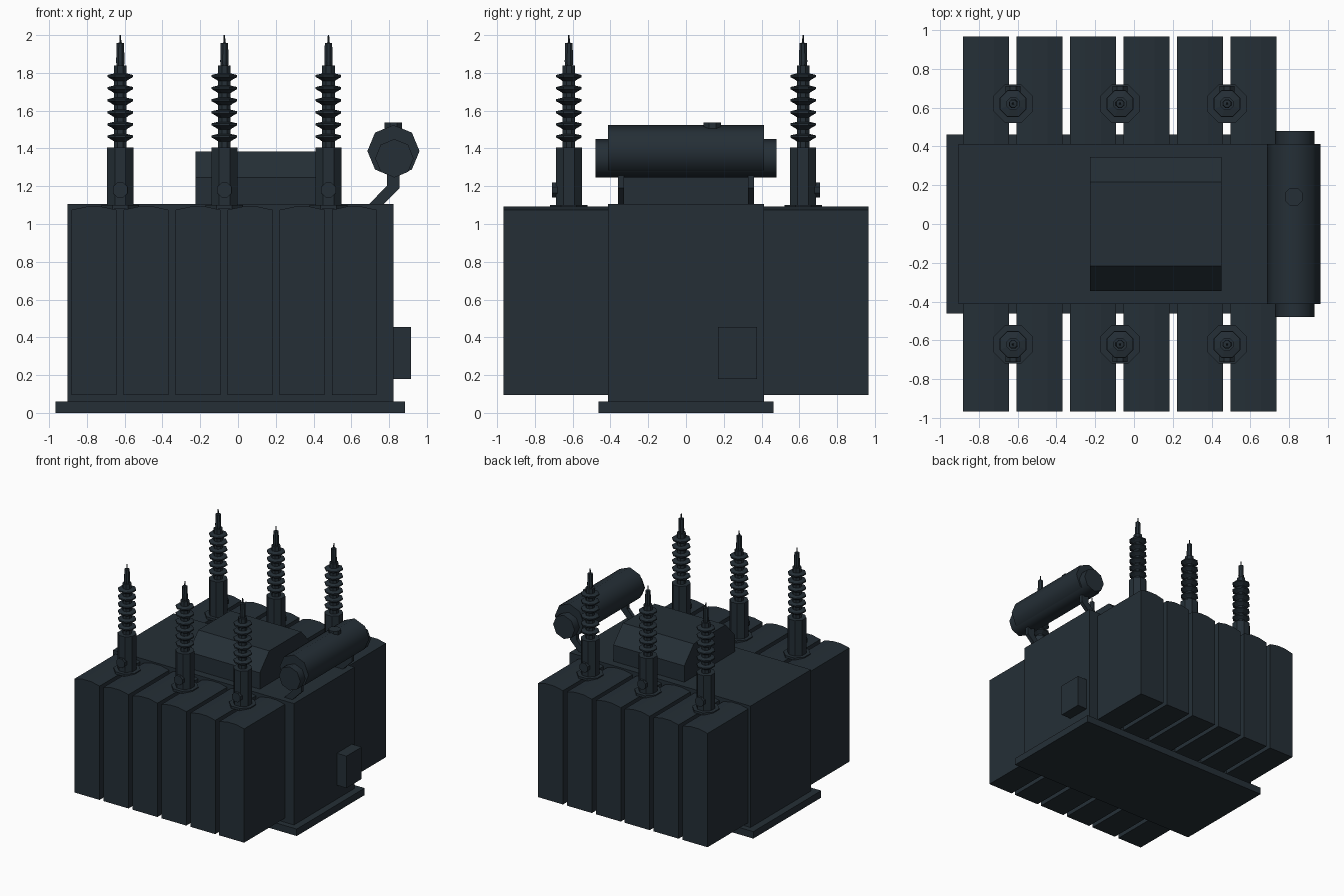
import bpy, bmesh, math
from mathutils import Matrix

old = bpy.data.objects.get("Cube")
if old:
    bpy.data.objects.remove(old, do_unlink=True)

paint = bpy.data.materials.new("dark slate paint")
paint.use_nodes = True
SLATE = (0.018, 0.028, 0.037, 1)
paint.diffuse_color = SLATE
paint.node_tree.nodes["Principled BSDF"].inputs["Base Color"].default_value = SLATE


def finish(name, bm):
    bmesh.ops.recalc_face_normals(bm, faces=bm.faces)
    mesh = bpy.data.meshes.new(name)
    bm.to_mesh(mesh)
    bm.free()
    mesh.materials.append(paint)
    obj = bpy.data.objects.new(name, mesh)
    bpy.context.collection.objects.link(obj)
    return obj


def extrude(name, profile, axis, start, end):
    """Closed profile in the xz or yz plane, extruded along the other axis."""
    bm = bmesh.new()
    place = (lambda a, z, d: (d, a, z)) if axis == "x" else (lambda a, z, d: (a, d, z))
    rings = [[bm.verts.new(place(a, z, d)) for a, z in profile] for d in (start, end)]
    n = len(profile)
    for i in range(n):
        j = (i + 1) % n
        bm.faces.new((rings[0][i], rings[0][j], rings[1][j], rings[1][i]))
    for ring in rings:
        bm.faces.new(ring)
    return finish(name, bm)


def box(name, x0, x1, y0, y1, z0, z1):
    return extrude(name, [(x0, z0), (x1, z0), (x1, z1), (x0, z1)], "y", y0, y1)


def lathe(name, profile, location, sides=8, turn=0.5, tilt=None):
    """Revolve (radius, height) points round z, then tilt and move."""
    bm = bmesh.new()
    rings = []
    for r, z in profile:
        angles = [2 * math.pi * (i + turn) / sides for i in range(sides)]
        rings.append([bm.verts.new((r * math.cos(a), r * math.sin(a), z)) for a in angles])
    for low, high in zip(rings, rings[1:]):
        for i in range(sides):
            j = (i + 1) % sides
            bm.faces.new((low[i], low[j], high[j], high[i]))
    bm.faces.new(rings[0])
    bm.faces.new(rings[-1])
    if tilt:
        bmesh.ops.rotate(bm, verts=bm.verts, matrix=tilt)
    bmesh.ops.translate(bm, verts=bm.verts, vec=location)
    return finish(name, bm)


def smooth(obj):
    bpy.ops.object.select_all(action="DESELECT")
    obj.select_set(True)
    bpy.context.view_layer.objects.active = obj
    bpy.ops.object.shade_smooth_by_angle(angle=math.radians(50))


ALONG_Y = Matrix.Rotation(math.radians(-90), 3, "X")

# Tank, base plate and control cabinet
box("base_plate", -0.965, 0.883, -0.462, 0.462, 0, 0.06)
box("tank", -0.903, 0.822, -0.412, 0.412, 0.06, 1.105)
box("control_cabinet", 0.82, 0.915, 0.17, 0.377, 0.18, 0.455)

# Roof cover with sloped shoulders
extrude("roof_cover", [(-0.346, 1.1), (0.346, 1.1), (0.346, 1.245), (0.217, 1.385),
                       (-0.217, 1.385), (-0.346, 1.245)], "x", -0.226, 0.45)

# Radiator panels with slightly crowned tops
for side, label in ((-1, "front"), (1, "back")):
    for i in range(6):
        c = -0.762 + i * 0.2755
        crown = [(c - 0.119, 0.095), (c + 0.119, 0.095), (c + 0.119, 1.075),
                 (c + 0.04, 1.092), (c - 0.04, 1.092), (c - 0.119, 1.075)]
        extrude(f"{label}_radiator_{i + 1}", crown, "y", side * 0.41, side * 0.965)

# Bushings: flange, turret, ribbed insulator, terminal and pin
ribs = [(0.036, 1.40)]
for k in range(6):
    z = 1.465 + k * 0.064
    ribs += [(0.036, z - 0.028), (0.048, z - 0.02), (0.073, z - 0.007),
             (0.073, z + 0.004), (0.036, z + 0.012)]
ribs += [(0.036, 1.838)]
terminal = [(0.021, 1.83), (0.024, 1.86), (0.021, 1.958), (0.006, 1.96), (0.004, 2.0)]

for side, label in ((-1, "front"), (1, "back")):
    for i in range(3):
        spot = (-0.623 + i * 0.551, side * 0.62, 0)
        tag = f"{label}_{i + 1}"
        lathe(f"bushing_flange_{tag}", [(0.108, 1.08), (0.108, 1.1)], spot)
        lathe(f"bushing_turret_{tag}", [(0.075, 1.09), (0.075, 1.405)], spot)
        lathe(f"insulator_{tag}", ribs, spot)
        lathe(f"terminal_{tag}", terminal, spot)
        lathe(f"turret_port_{tag}", [(0.042, 0), (0.042, 0.09)],
              (spot[0], spot[1], 1.18), tilt=ALONG_Y if side > 0 else ALONG_Y.inverted())

# Oil conservator drum with offset end caps, filler and brackets
smooth(lathe("conservator_drum", [(0.138, -0.412), (0.138, 0.412)], (0.823, 0, 1.386),
             turn=0, tilt=ALONG_Y))
smooth(lathe("conservator_end_caps", [(0.102, -0.48), (0.102, 0.48)], (0.828, 0, 1.348),
             turn=0, tilt=ALONG_Y))
lathe("filler_cap", [(0.05, 1.49), (0.05, 1.538)], (0.823, 0.14, 0))
bracket = [(0.69, 1.1), (0.79, 1.205), (0.79, 1.28), (0.855, 1.28), (0.855, 1.19), (0.765, 1.1)]
for side, label in ((-1, "front"), (1, "back")):
    extrude(f"{label}_conservator_bracket", bracket, "y", side * 0.328, side * 0.36)
